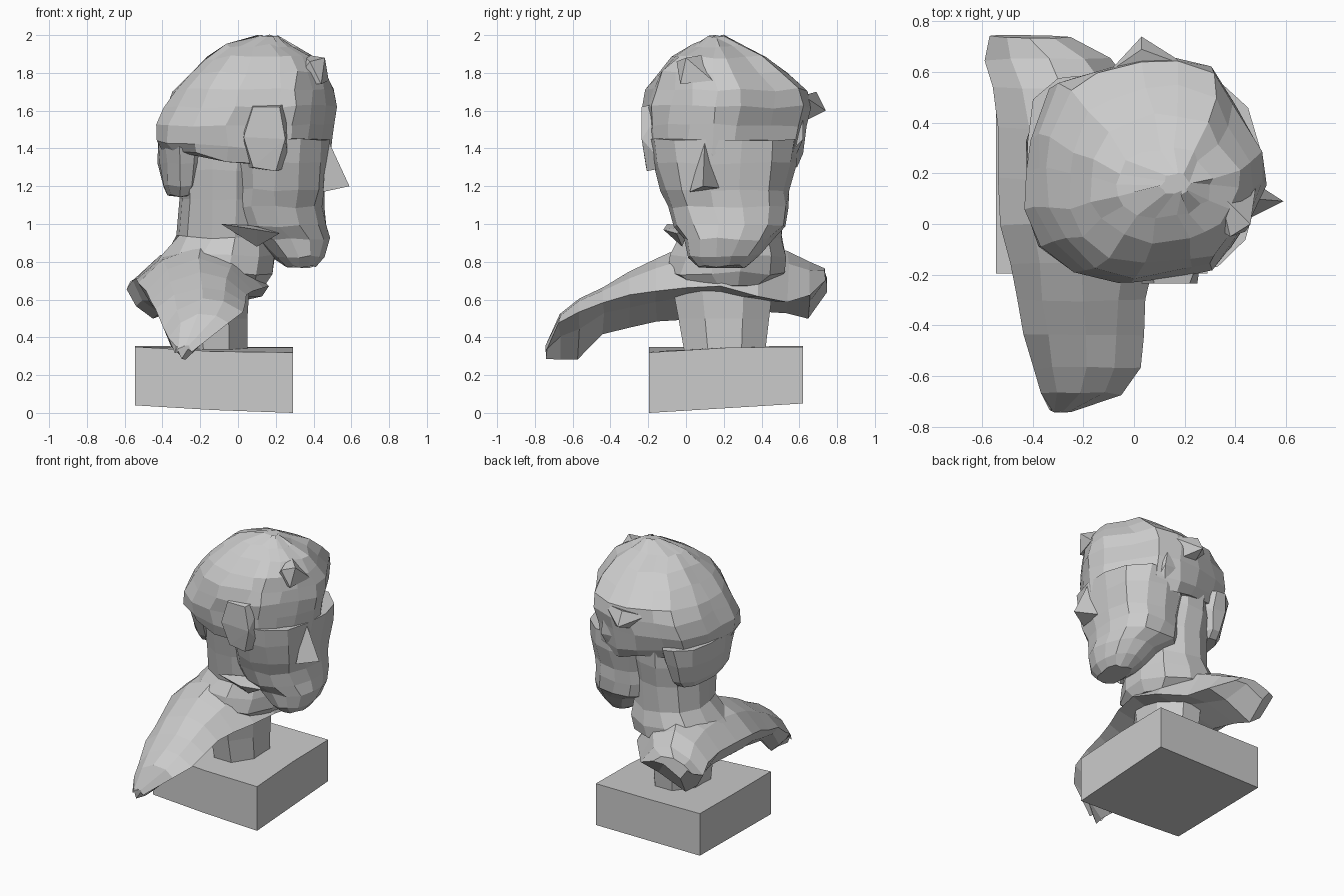
import bpy, bmesh, math, random
from mathutils import Vector
random.seed(4)

def make(name, rings, jitter=0.0):
    """Skin a stack of closed rings into one flat-shaded solid."""
    bm = bmesh.new()
    loops = []
    for ring in rings:
        loop = []
        for p in ring:
            d = Vector([random.uniform(-jitter, jitter) for _ in range(3)])
            loop.append(bm.verts.new(Vector(p) + d))
        loops.append(loop)
    n = len(loops[0])
    for a, b in zip(loops, loops[1:]):
        for i in range(n):
            j = (i + 1) % n
            bm.faces.new((a[i], a[j], b[j], b[i]))
    bm.faces.new(loops[0][::-1])
    bm.faces.new(loops[-1])
    bmesh.ops.recalc_face_normals(bm, faces=bm.faces)
    me = bpy.data.meshes.new(name)
    bm.to_mesh(me)
    bm.free()
    bpy.context.collection.objects.link(bpy.data.objects.new(name, me))

def box_ring(z, x0, x1, y0, y1, shape):
    """Fit a 0..1 outline into an x/y box at height z."""
    return [(x0 + u * (x1 - x0), y0 + v * (y1 - y0), z) for u, v in shape]

def rounded(n, power):
    """Superellipse outline with n sides in a 0..1 box."""
    pts = []
    for i in range(n):
        a = 2 * math.pi * (i + 0.5) / n
        c, s = math.cos(a), math.sin(a)
        f = (abs(c) ** power + abs(s) ** power) ** (-1 / power)
        pts.append((c * f, s * f))
    mx, my = max(p[0] for p in pts), max(p[1] for p in pts)
    return [(0.5 + p[0] / mx / 2, 0.5 + p[1] / my / 2) for p in pts]

def solid(name, pts):
    """Convex solid round a few points."""
    bm = bmesh.new()
    for p in pts:
        bm.verts.new(p)
    bmesh.ops.convex_hull(bm, input=bm.verts)
    me = bpy.data.meshes.new(name)
    bm.to_mesh(me)
    bm.free()
    bpy.context.collection.objects.link(bpy.data.objects.new(name, me))

# base block, slightly uneven underside
X0, X1, Y0, Y1 = -0.545, 0.29, -0.195, 0.62
base4 = [(0, 0), (0.5, 0), (1, 0), (1, 0.5), (1, 1), (0.5, 1), (0, 1), (0, 0.5)]
low_z = (0.04, 0.015, 0.0, 0.025, 0.05, 0.05, 0.05, 0.045)
top_z = (0.35, 0.325, 0.32, 0.345, 0.35, 0.35, 0.355, 0.35)
plinth = []
for zs in (low_z, top_z):
    plinth.append([(x, y, z) for (x, y, _), z in zip(box_ring(0, X0, X1, Y0, Y1, base4), zs)])
make("base", plinth)

# support column
oct8 = rounded(8, 4)
make("column", [box_ring(0.33, -0.28, 0.05, -0.01, 0.42, oct8),
                box_ring(0.50, -0.29, 0.05, -0.04, 0.44, oct8),
                box_ring(0.66, -0.30, 0.06, -0.07, 0.46, oct8)])

# shoulders: slanted slab sections (y, back x, front x, rim z, top z, low z)
shoulders = [
    (-0.74, -0.33, -0.24, 0.33, 0.36, 0.28), (-0.67, -0.37, -0.05, 0.48, 0.52, 0.28),
    (-0.57, -0.40, 0.02, 0.54, 0.61, 0.28), (-0.44, -0.43, 0.04, 0.59, 0.67, 0.42),
    (-0.30, -0.46, 0.05, 0.62, 0.74, 0.45), (-0.16, -0.49, 0.08, 0.645, 0.82, 0.48),
    (0.00, -0.53, 0.13, 0.66, 0.88, 0.50), (0.18, -0.54, 0.16, 0.665, 0.90, 0.51),
    (0.38, -0.54, 0.13, 0.61, 0.90, 0.53), (0.54, -0.56, 0.00, 0.59, 0.86, 0.53),
    (0.65, -0.59, -0.09, 0.62, 0.80, 0.50), (0.74, -0.57, -0.25, 0.71, 0.76, 0.64)]
rings = []
for y, xb, xf, rim, top, low in shoulders:
    w = xf - xb
    rings.append([(xf, y, rim), (xf - 0.22 * w, y, rim + 0.72 * (top - rim)),
                  (xf - 0.5 * w, y, top), (xb + 0.2 * w, y, low + 0.82 * (top - low)),
                  (xb, y, low + 0.5 * (top - low)), (xb + 0.1 * w, y, low + 0.07),
                  (xb + 0.27 * w, y, low), (xf - 0.3 * w, y, (low + rim) / 2 + 0.03)])
make("shoulders", rings, 0.007)

# neck, flaring into the chest
ring12 = rounded(12, 2.3)
make("neck", [box_ring(*r, ring12) for r in (
    (0.665, -0.40, 0.15, 0.02, 0.42), (0.74, -0.46, 0.175, -0.10, 0.52),
    (0.83, -0.40, 0.19, -0.08, 0.53), (0.93, -0.32, 0.17, -0.03, 0.51),
    (1.13, -0.30, 0.16, -0.06, 0.51), (1.28, -0.32, 0.18, -0.10, 0.54),
    (1.45, -0.32, 0.20, -0.12, 0.55))], 0.01)

# face and jaw
ring14 = rounded(14, 2.6)
make("face", [box_ring(*r, ring14) for r in (
    (0.775, 0.25, 0.41, 0.06, 0.32), (0.83, 0.18, 0.45, 0.02, 0.39),
    (0.92, 0.09, 0.48, -0.01, 0.46), (0.99, -0.03, 0.46, -0.06, 0.53),
    (1.09, -0.06, 0.45, -0.09, 0.54), (1.18, -0.06, 0.46, -0.13, 0.54),
    (1.32, -0.08, 0.485, -0.17, 0.58), (1.45, -0.10, 0.49, -0.19, 0.59))], 0.009)

# skull with hair, following the plan outline of the head
plan = [(0.0, 0.33), (0.07, 0.17), (0.21, 0.04), (0.40, 0.0), (0.66, 0.04), (0.77, 0.06),
        (0.87, 0.16), (0.94, 0.28), (1.0, 0.44), (0.99, 0.58), (0.87, 0.78), (0.78, 0.94),
        (0.60, 1.0), (0.43, 0.99), (0.24, 0.93), (0.10, 0.87), (0.02, 0.64), (0.0, 0.5)]
head = [box_ring(*r, plan) for r in (
    (1.39, -0.40, 0.48, -0.19, 0.58), (1.43, -0.43, 0.49, -0.22, 0.61),
    (1.52, -0.43, 0.50, -0.235, 0.65), (1.62, -0.385, 0.515, -0.23, 0.67),
    (1.71, -0.34, 0.505, -0.205, 0.65), (1.80, -0.26, 0.475, -0.165, 0.54),
    (1.88, -0.17, 0.42, -0.07, 0.43), (1.945, -0.07, 0.31, 0.03, 0.30),
    (1.99, 0.11, 0.22, 0.12, 0.19))]
# the hair edge dips toward the face
for k, dip in enumerate((0.2, 0.12)):
    head[k] = [(x, y, z - dip * min(0.4, max(0, x + 0.3))) for x, y, z in head[k]]
make("hair_and_brow", head, 0.013)

# hair at the nape
make("nape_hair", [box_ring(*r, ring12) for r in (
    (1.15, -0.38, -0.20, 0.03, 0.46), (1.20, -0.395, -0.16, -0.02, 0.50),
    (1.32, -0.42, -0.12, -0.08, 0.55), (1.45, -0.43, -0.10, -0.12, 0.58))], 0.01)

# nose
solid("nose", [(0.47, 0.10, 1.46), (0.59, 0.09, 1.20), (0.45, 0.02, 1.17), (0.45, 0.18, 1.19)])

# jaw corner sliver
solid("jaw_corner", [(-0.09, -0.10, 1.00), (0.10, -0.12, 0.97), (0.12, 0.02, 0.99),
                     (0.10, -0.02, 0.88), (0.22, -0.05, 0.95)])

# sideburn locks on both temples
for side, (out, inn) in {"right": (-0.235, -0.10), "left": (0.62, 0.48)}.items():
    solid("sideburn_" + side, [(0.03, out, 1.46), (0.08, out, 1.62), (0.22, out, 1.62), (0.25, out, 1.45),
                               (0.08, out * 0.9, 1.30), (0.20, out * 0.88, 1.28),
                               (0.05, inn, 1.30), (0.27, inn, 1.30), (0.05, inn, 1.65), (0.27, inn, 1.65)])

# loose locks of hair: swept tuft and brow tuft
solid("side_tuft", [(0.03, 0.74, 1.60), (0.03, 0.69, 1.70), (-0.10, 0.60, 1.66), (0.22, 0.62, 1.68),
                    (0.15, 0.60, 1.53), (0.00, 0.61, 1.55)])
solid("brow_tuft", [(0.46, 0.00, 1.88), (0.38, -0.05, 1.86), (0.44, -0.03, 1.74),
                    (0.34, 0.12, 1.90), (0.30, 0.0, 1.75), (0.48, 0.14, 1.76)])
